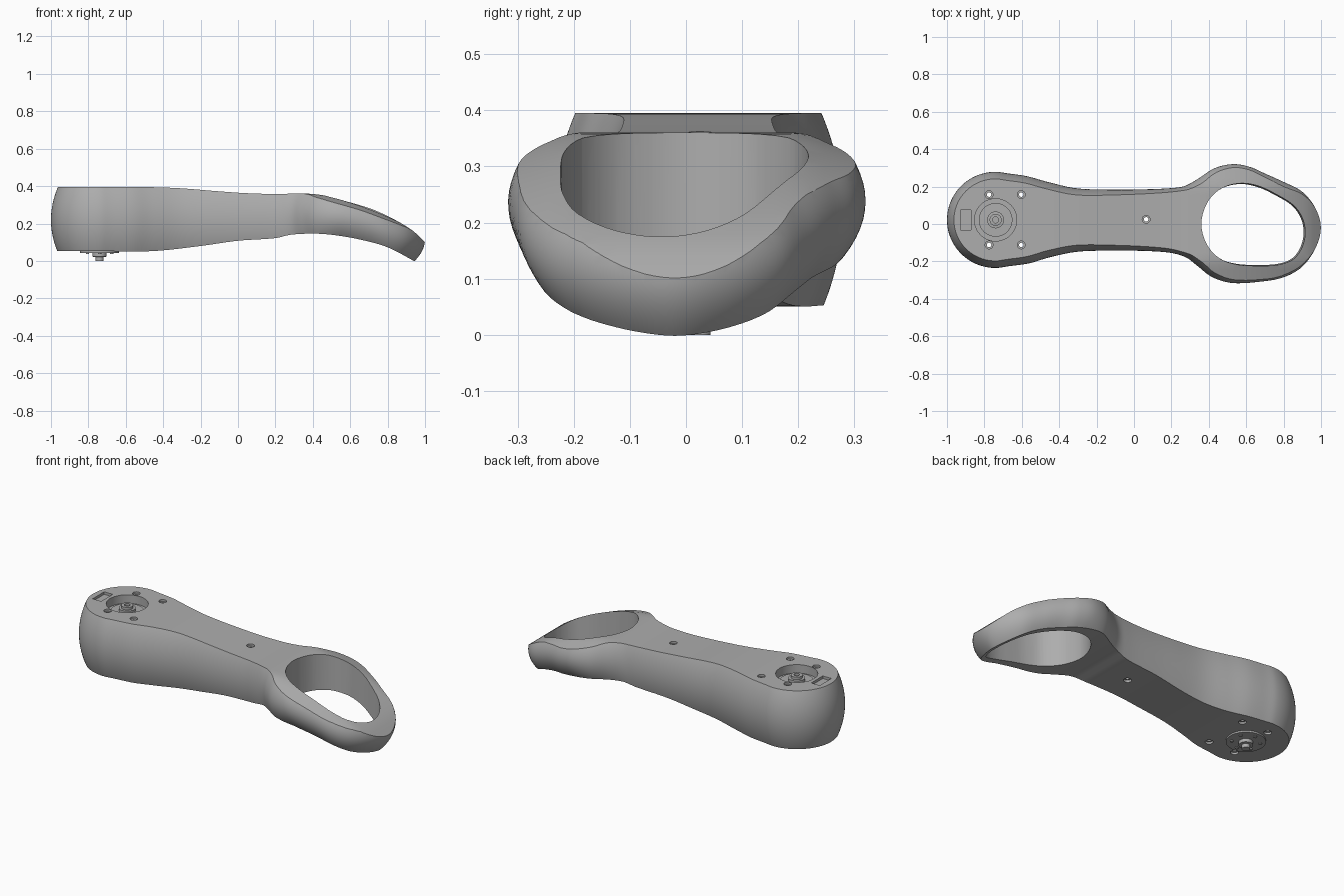
import bpy, bmesh, math
from mathutils import Vector

if "Cube" in bpy.data.objects:
    bpy.data.objects.remove(bpy.data.objects["Cube"])

grey = bpy.data.materials.new("satin grey")
grey.use_nodes = True
grey.diffuse_color = (0.42, 0.42, 0.42, 1)
grey.node_tree.nodes["Principled BSDF"].inputs["Base Color"].default_value = (0.42, 0.42, 0.42, 1)


def finish(bm, name):
    bmesh.ops.recalc_face_normals(bm, faces=bm.faces)
    mesh = bpy.data.meshes.new(name)
    bm.to_mesh(mesh)
    bm.free()
    mesh.materials.append(grey)
    ob = bpy.data.objects.new(name, mesh)
    bpy.context.collection.objects.link(ob)
    return ob


def select(ob):
    bpy.ops.object.select_all(action='DESELECT')
    ob.select_set(True)
    bpy.context.view_layer.objects.active = ob


def carve(ob, tool, operation='DIFFERENCE'):
    tool.hide_render = True
    select(ob)
    mod = ob.modifiers.new("carve", 'BOOLEAN')
    mod.operation, mod.object, mod.solver = operation, tool, 'EXACT'
    bpy.ops.object.modifier_apply(modifier=mod.name)
    bpy.data.objects.remove(tool)


def smooth(ob):
    select(ob)
    bpy.ops.object.shade_smooth_by_angle(angle=math.radians(32))


def curve_value(points, x):
    """Smooth height curve through (x, z) points."""
    if x <= points[0][0]:
        return points[0][1]
    if x >= points[-1][0]:
        return points[-1][1]
    n = len(points)
    slope = []
    for i in range(n):
        a, b = points[max(i - 1, 0)], points[min(i + 1, n - 1)]
        slope.append((b[1] - a[1]) / (b[0] - a[0]))
    i = max(j for j in range(n - 1) if points[j][0] <= x)
    (x0, z0), (x1, z1) = points[i], points[i + 1]
    h = x1 - x0
    t = (x - x0) / h
    return (z0 * (1 + 2 * t) * (1 - t) ** 2 + slope[i] * h * t * (1 - t) ** 2
            + z1 * t * t * (3 - 2 * t) + slope[i + 1] * h * t * t * (t - 1))


def closed_spline(points, steps=6):
    """Closed Catmull-Rom curve through plan points."""
    p = [Vector(q) for q in points]
    n, out = len(p), []
    for i in range(n):
        a, b, c, d = p[i - 1], p[i], p[(i + 1) % n], p[(i + 2) % n]
        for s in range(steps):
            t = s / steps
            out.append(0.5 * (2 * b + (c - a) * t + (2 * a - 5 * b + 4 * c - d) * t * t
                              + (3 * b - a - 3 * c + d) * t ** 3))
    return out


def loft(rings, name):
    """Solid through a stack of equal rings."""
    bm = bmesh.new()
    rows = [[bm.verts.new(v) for v in ring] for ring in rings]
    n = len(rows[0])
    for a, b in zip(rows, rows[1:]):
        for i in range(n):
            j = (i + 1) % n
            bm.faces.new((a[i], a[j], b[j], b[i]))
    bm.faces.new(rows[0][::-1])
    bm.faces.new(rows[-1])
    return finish(bm, name)


def turned(name, x, y, profile, sides=40):
    """Round part from (radius, z) steps."""
    return loft([[(x + r * math.cos(math.tau * i / sides), y + r * math.sin(math.tau * i / sides), z)
                  for i in range(sides)] for r, z in profile], name)


# Side profile of the arm
TOP = [(-1.1, .395), (-.7, .395), (-.45, .394), (-.3, .388), (-.1, .372), (.05, .362), (.2, .358),
       (.37, .36), (.5, .343), (.65, .302), (.8, .24), (.93, .165), (1.0, .1), (1.1, 0)]
BOTTOM = [(-1.1, .052), (-.7, .052), (-.45, .053), (-.2, .08), (0, .108), (.2, .122), (.28, .14),
          (.4, .146), (.5, .14), (.65, .115), (.8, .073), (.94, 0), (1.1, -.09)]
MIDDLE = [(-1.1, .22), (0, .22), (.5, .24), (.7, .205), (.85, .15), (1.0, .115)]
MOTOR = (-.74, .022)

# Plan outline: round motor end, waist, open ring
outline_points = [(MOTOR[0] + .26 * math.cos(math.radians(a)), MOTOR[1] + .257 * math.sin(math.radians(a)))
                  for a in range(75, 300, 15)]
outline_points += [(-.56, -.21), (-.45, -.178), (-.3, -.148), (-.1, -.142), (.08, -.145), (.2, -.155),
                   (.28, -.18), (.34, -.225), (.42, -.285), (.53, -.316), (.68, -.308), (.8, -.285),
                   (.9, -.228), (.97, -.13), (1.0, -.02), (.97, .085), (.9, .172), (.8, .225), (.7, .27),
                   (.62, .305), (.53, .32), (.43, .298), (.34, .24), (.27, .203), (.2, .192),
                   (.08, .186), (-.1, .184), (-.3, .19), (-.45, .222), (-.57, .255)]
outline = closed_spline(outline_points)


def inward(i):
    t = outline[(i + 1) % len(outline)] - outline[i - 1]
    return Vector((-t.y, t.x)).normalized()


rings = []
LEVELS = 28
for k in range(LEVELS + 1):
    z = -.04 + .46 * k / LEVELS
    ring = []
    for i, p in enumerate(outline):
        bulge = .035 + .085 * min(max((p.x - .25) / .3, 0), 1)
        inset = min(bulge * ((z - curve_value(MIDDLE, p.x)) / .17) ** 2, .075)
        q = p + inward(i) * inset
        ring.append((q.x, q.y, z))
    rings.append(ring)
body = loft(rings, "arm_body")

# Curved slab that gives the body its upper and lower surfaces
bm = bmesh.new()
NX, NY = 84, 24
grid = []
for i in range(NX + 1):
    x = -1.06 + 2.12 * i / NX
    row = []
    for j in range(NY + 1):
        y = -.37 + .74 * j / NY
        drop = .3 * min(max((x - .25) / .15, 0), 1) * max(0, abs(y) - .2)
        row.append((bm.verts.new((x, y, curve_value(BOTTOM, x))),
                    bm.verts.new((x, y, curve_value(TOP, x) - drop))))
    grid.append(row)
for i in range(NX):
    for j in range(NY):
        for s in (0, 1):
            bm.faces.new((grid[i][j][s], grid[i + 1][j][s], grid[i + 1][j + 1][s], grid[i][j + 1][s]))
rim = ([grid[i][0] for i in range(NX)] + [grid[NX][j] for j in range(NY)]
       + [grid[i][NY] for i in range(NX, 0, -1)] + [grid[0][j] for j in range(NY, 0, -1)])
for a, b in zip(rim, rim[1:] + rim[:1]):
    bm.faces.new((a[0], b[0], b[1], a[1]))
bmesh.ops.triangulate(bm, faces=bm.faces)
carve(body, finish(bm, "surface_tool"), 'INTERSECT')

# Ring opening, slightly wider at the top toward the tip
opening = closed_spline([(.36, 0), (.39, .11), (.46, .185), (.56, .214), (.66, .2), (.76, .155), (.85, .1),
                         (.9, .03), (.915, -.05), (.895, -.13), (.845, -.19), (.76, -.217), (.65, -.22),
                         (.55, -.214), (.46, -.185), (.39, -.11)])
centre = Vector((.56, -.02))
flared = []
for z, spread in ((-.1, -.04), (.5, .05)):
    ring = []
    for p in opening:
        grow = 1 + spread * min(max((p.x - .45) / .2, 0), 1)
        q = centre + (p - centre) * grow
        ring.append((q.x, q.y, z))
    flared.append(ring)
carve(body, loft(flared, "opening_tool"))

# Motor recess, label pocket and countersunk through holes
carve(body, turned("recess_tool", *MOTOR, [(.113, .345), (.113, .5)]))
carve(body, loft([[(-.928, -.033, z), (-.872, -.033, z), (-.872, .075, z), (-.928, .075, z)]
                  for z in (.38, .5)], "pocket_tool"))
for x, y in [(-.775, .157), (-.603, .157), (-.775, -.112), (-.603, -.112), (.065, .025)]:
    high, low = curve_value(TOP, x), curve_value(BOTTOM, x)
    carve(body, turned("hole_tool", x, y, [(.021, low - .05), (.021, low + .012), (.012, low + .0125),
                                           (.012, high - .0125), (.021, high - .012), (.021, high + .05)], 24))
smooth(body)

# Motor hub seen in the recess
smooth(turned("motor_hub", *MOTOR, [(.09, .335), (.09, .355), (.045, .356), (.045, .372), (.032, .373),
                                    (.032, .388), (.016, .389), (.016, .376)]))

# Output disc and shaft beneath
smooth(turned("output_shaft", *MOTOR, [(.022, 0), (.022, .022), (.038, .0225), (.038, .042), (.104, .0425),
                                       (.104, .06)]))
for k in range(6):
    a = math.tau * (k + .5) / 6
    smooth(turned("disc_screw", MOTOR[0] + .075 * math.cos(a), MOTOR[1] + .075 * math.sin(a),
                  [(.009, .037), (.009, .045)], 16))
